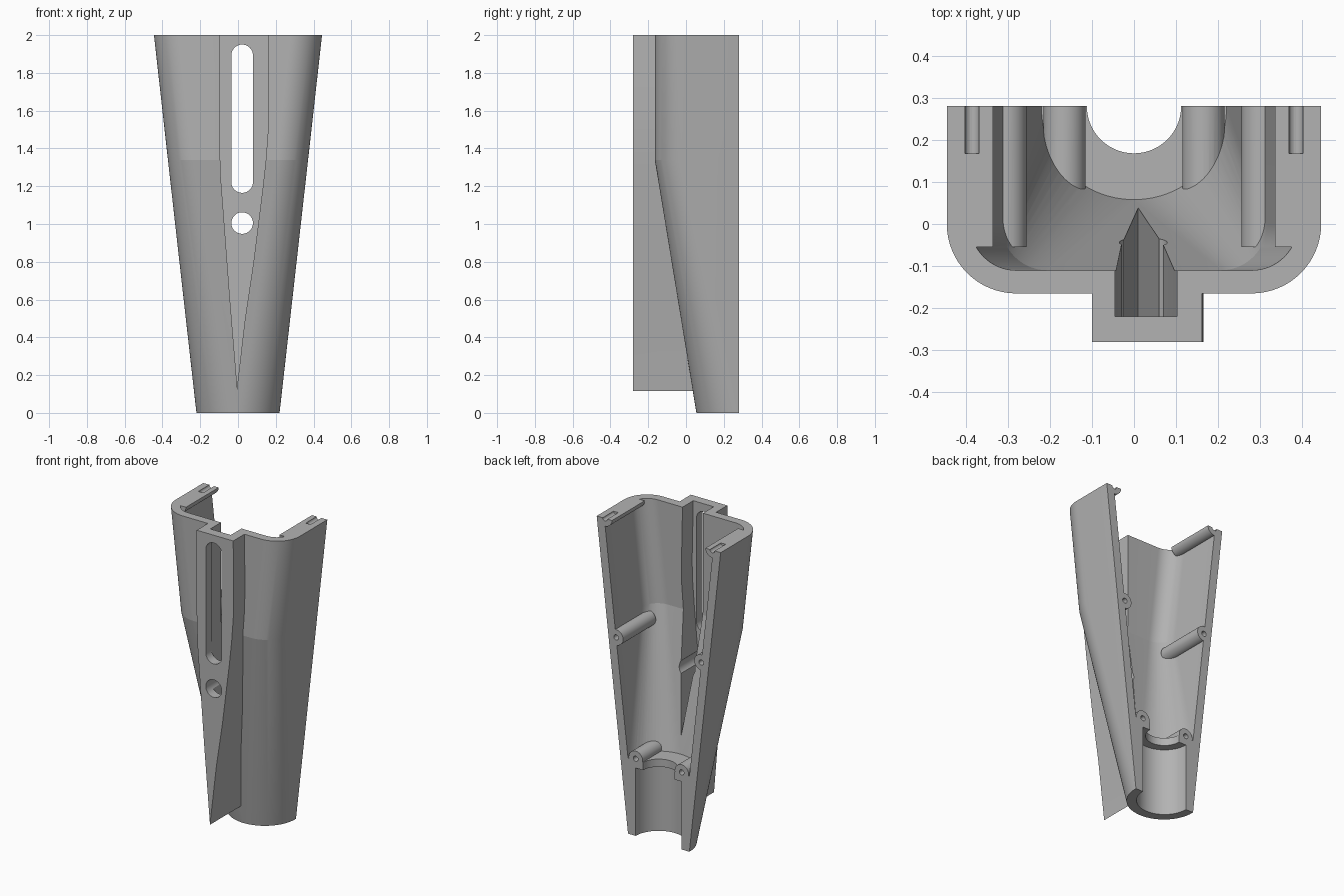
import bpy, bmesh
from math import sin, cos, pi, radians

cube = bpy.data.objects.get("Cube")
if cube:
    bpy.data.objects.remove(cube)

BACK = 0.28   # split plane of the half shell
TOP = 2.0


def loft(name, rings):
    """Closed solid through rings that share a point count."""
    bm = bmesh.new()
    rows = [[bm.verts.new(p) for p in ring] for ring in rings]
    n = len(rows[0])
    for a, b in zip(rows, rows[1:]):
        for i in range(n):
            j = (i + 1) % n
            bm.faces.new((a[i], a[j], b[j], b[i]))
    bm.faces.new(rows[0])
    bm.faces.new(rows[-1])
    bmesh.ops.recalc_face_normals(bm, faces=bm.faces)
    mesh = bpy.data.meshes.new(name)
    bm.to_mesh(mesh)
    bm.free()
    ob = bpy.data.objects.new(name, mesh)
    bpy.context.collection.objects.link(ob)
    return ob


def arc(cx, cy, r, a0, a1, n):
    return [(cx + r * cos(a0 + (a1 - a0) * i / n),
             cy + r * sin(a0 + (a1 - a0) * i / n)) for i in range(n + 1)]


def section(z, half, front, r, back):
    """U-shaped cross-section with rounded front corners."""
    pts = [(half, back)]
    pts += arc(half - r, front + r, r, 0, -pi / 2, 16)
    pts += arc(r - half, front + r, r, -pi / 2, -pi, 16)
    pts += [(-half, back)]
    return [(x, y, z) for x, y in pts]


def prism(name, outline, y0, y1):
    return loft(name, [[(x, y, z) for x, z in outline] for y in (y0, y1)])


def rod(name, x, z, r, y0, y1, n=48):
    return prism(name, arc(x, z, r, 0, 2 * pi, n)[:-1], y0, y1)


def upright(name, r, z0, z1):
    ring = arc(0, BACK, r, 0, 2 * pi, 96)[:-1]
    return loft(name, [[(x, y, z) for x, y in ring] for z in (z0, z1)])


def combine(target, tool, operation="DIFFERENCE"):
    """Apply a boolean and discard the helper."""
    tool.hide_render = True
    mod = target.modifiers.new("combine", "BOOLEAN")
    mod.operation = operation
    mod.solver = "EXACT"
    mod.object = tool
    graph = bpy.context.evaluated_depsgraph_get()
    graph.update()
    mesh = bpy.data.meshes.new_from_object(target.evaluated_get(graph))
    target.modifiers.clear()
    target.data = mesh
    bpy.data.objects.remove(tool)


# Outer body, slightly overlong before the top is trimmed
shell = loft("handle_shell", [
    section(0, 0.22, 0.055, 0.218, BACK),
    section(1.34, 0.371, -0.165, 0.165, BACK),
    section(2.1, 0.456, -0.165, 0.165, BACK)])

# Front prow tapering down to a point
prow = [(-0.1, 2.1), (-0.1, 1.45), (-0.094, 1.25), (-0.075, 1.0), (-0.045, 0.6),
        (-0.005, 0.115), (0.04, 0.5), (0.085, 0.8), (0.11, 1.0), (0.135, 1.2),
        (0.15, 1.34), (0.162, 1.5), (0.165, 1.62), (0.164, 1.8), (0.16, 2.1)]
combine(shell, prism("prow", prow, -0.28, 0.06), "UNION")
combine(shell, prism("top_trim", [(-1, TOP), (1, TOP), (1, 3), (-1, 3)], -1, 1))

# Inner cavity, with the screw bosses left standing
cavity = loft("cavity", [
    section(0.49, 0.22, 0.058, 0.218, 0.4),
    section(1.34, 0.316, -0.11, 0.11, 0.4),
    section(2.1, 0.401, -0.11, 0.11, 0.4)])
bosses = [(0.385, TOP, -0.055), (0.305, 1.25, -0.055), (0.165, 0.5, 0.035)]
for side in (-1, 1):
    for x, z, front in bosses:
        combine(cavity, rod("boss", side * x, z, 0.05, front, 0.5))
combine(shell, cavity)

# Hollow behind the prow
hollow = [(-0.045, 2.1), (-0.045, 1.4), (-0.03, 1.04), (0.01, 0.59), (0.07, 1.04),
          (0.096, 1.34), (0.108, 1.5), (0.11, 1.62), (0.1, 2.1)]
combine(shell, prism("prow_hollow", hollow, -0.22, 0.1))

# Lower bore and the narrower neck above it
combine(shell, upright("bore", 0.165, -0.1, 0.44))
combine(shell, upright("neck", 0.112, 0.3, 0.6))

# Long slot and round hole through the prow
slot = arc(0.022, 1.893, 0.057, 0, pi, 24) + arc(0.022, 1.222, 0.057, pi, 2 * pi, 24)
combine(shell, prism("slot", slot, -0.4, 0.1))
combine(shell, rod("round_hole", 0.022, 1.005, 0.057, -0.4, 0.1))

# Screw holes in the bosses
for side in (-1, 1):
    for x, z, _ in bosses:
        combine(shell, rod("screw_hole", side * x, z, 0.017, 0.168, 0.5, 24))

# Plain grey plastic
grey = bpy.data.materials.new("grey_plastic")
grey.use_nodes = True
colour = (0.45, 0.45, 0.45, 1)
grey.diffuse_color = colour
grey.node_tree.nodes["Principled BSDF"].inputs["Base Color"].default_value = colour
shell.data.materials.clear()
shell.data.materials.append(grey)
for face in shell.data.polygons:
    face.material_index = 0

for ob in bpy.context.selected_objects:
    ob.select_set(False)
shell.select_set(True)
bpy.context.view_layer.objects.active = shell
bpy.ops.object.shade_smooth_by_angle(angle=radians(8))
